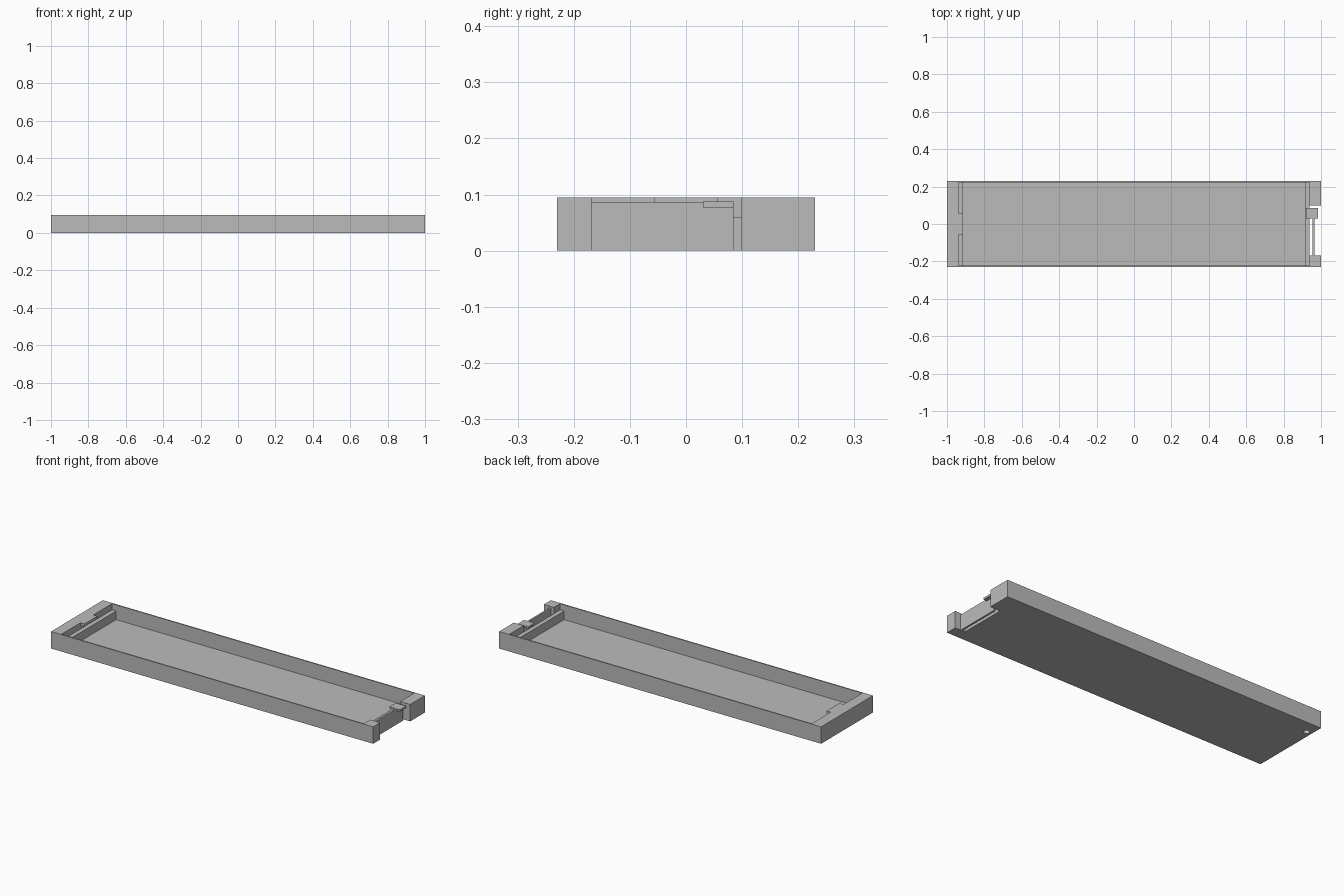
import bpy

if "Cube" in bpy.data.objects:
    bpy.data.objects.remove(bpy.data.objects["Cube"])

grey = bpy.data.materials.new("plain grey")
grey.diffuse_color = (0.5, 0.5, 0.5, 1)
grey.use_nodes = True
grey.node_tree.nodes["Principled BSDF"].inputs["Base Color"].default_value = grey.diffuse_color

L, W, H = 1.0, 0.23, 0.095      # half length, half width, height
WALL, FLOOR, LEDGE = 0.007, 0.012, 0.06
INNER, LIP = 0.938, 0.913       # inner faces of end blocks and ledges


def box(name, x, y, z):
    """Box given by its (min, max) range on each axis."""
    bpy.ops.mesh.primitive_cube_add(size=1)
    o = bpy.context.object
    o.name = name
    for v in o.data.vertices:
        for i, (a, b) in enumerate((x, y, z)):
            v.co[i] = a if v.co[i] < 0 else b
    o.data.materials.append(grey)
    return o


# Tray floor and long walls
box("tray_floor", (-INNER, INNER), (-W, W), (0, FLOOR))
for side, y in (("front", (-W, -W + WALL)), ("back", (W - WALL, W))):
    box(side + "_wall", (-INNER, INNER), y, (FLOOR, H))

# Low ledges inside both ends
inside = (-W + WALL, W - WALL)
box("left_ledge", (-INNER, -LIP), inside, (FLOOR, LEDGE))
box("right_ledge", (LIP, INNER), inside, (FLOOR, LEDGE))

# Solid left end with a blind hole underneath
left = box("left_end_block", (-L, -INNER), (-W, W), (0, H))
bpy.ops.mesh.primitive_cylinder_add(vertices=24, radius=0.016, depth=0.08,
                                    location=(-0.97, 0.155, 0))
hole = bpy.context.object
hole.name = "hole_cutter"
hole.hide_render = True
hole.hide_viewport = True
hole.data.materials.append(grey)
cut = left.modifiers.new("hole", "BOOLEAN")
cut.operation = "DIFFERENCE"
cut.object = hole

# Tongue on the left end, reaching over the ledge
box("left_tongue", (-INNER, -LIP), (-0.057, 0.057), (0.079, H))

# Right end corner blocks either side of the open notch
box("right_front_block", (INNER, L), (-W, -0.168), (0, H))
box("right_back_block", (INNER, L), (0.099, W), (0, H))

# Thin spring plate in the notch, with its catch
box("spring_plate", (0.955, 0.965), (-0.168, 0.085), (0, 0.087))
box("spring_catch", (0.92, 0.985), (0.03, 0.085), (0.077, 0.0875))
